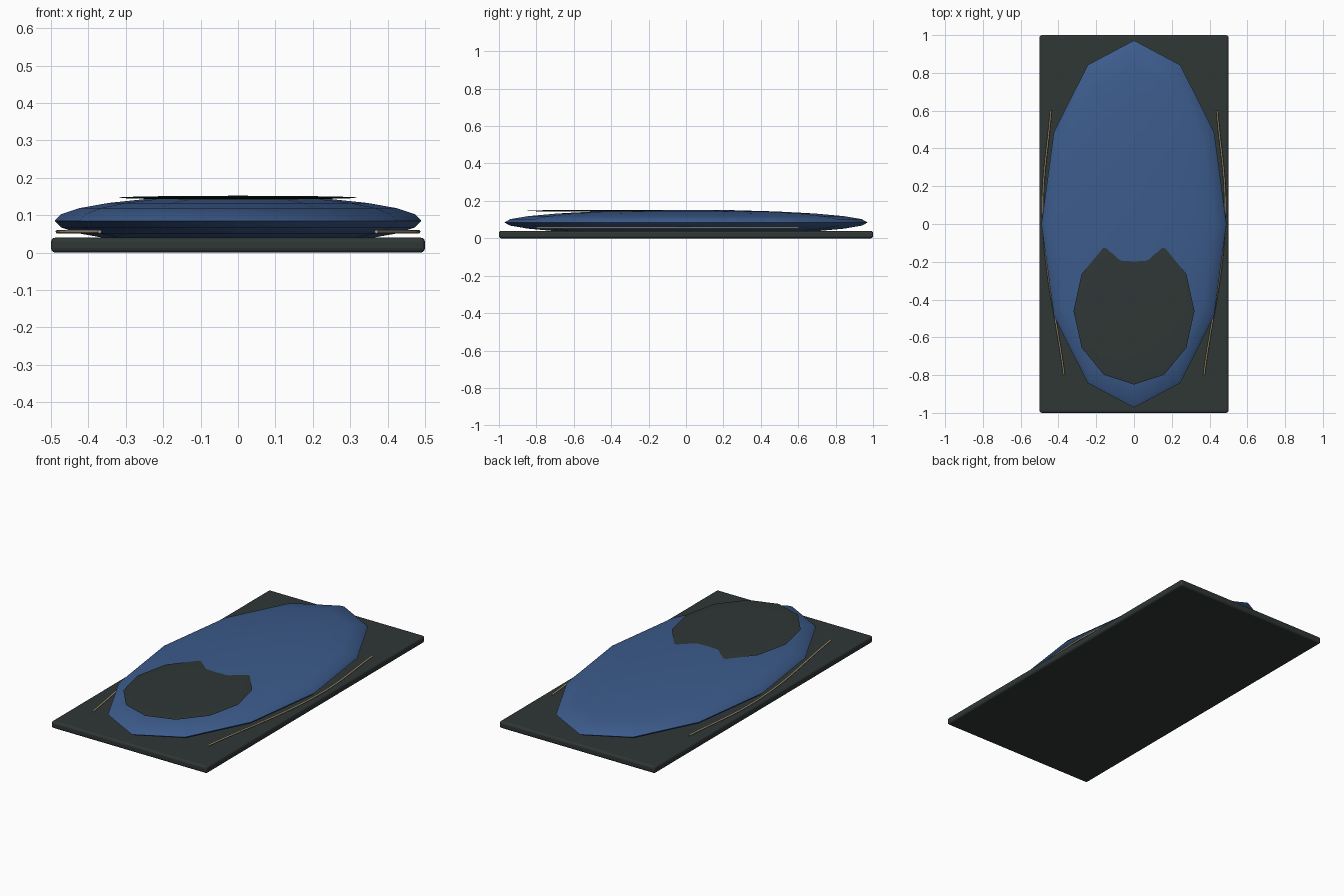
import bpy, math

if "Cube" in bpy.data.objects:
    bpy.data.objects.remove(bpy.data.objects["Cube"])

def material(name, color):
    m = bpy.data.materials.new(name)
    m.diffuse_color = (*color, 1)
    m.use_nodes = True
    m.node_tree.nodes["Principled BSDF"].inputs["Base Color"].default_value = m.diffuse_color
    return m

dark = material("dark", (0.028, 0.038, 0.036))
blue = material("blue", (0.045, 0.105, 0.26))
tan = material("tan", (0.45, 0.36, 0.22))

def ellipsoid(name, loc, radii, mat, rings=12):
    bpy.ops.mesh.primitive_uv_sphere_add(segments=12, ring_count=rings, radius=1, location=loc)
    o = bpy.context.object
    o.name = name
    o.scale = radii
    bpy.ops.object.transform_apply(location=False, rotation=False, scale=True)
    o.data.materials.append(mat)
    bpy.ops.object.shade_smooth_by_angle(angle=math.radians(30))
    return o

# ground sheet with rounded edges
bpy.ops.mesh.primitive_cube_add(size=1, location=(0, 0, 0.02))
mat_base = bpy.context.object
mat_base.name = "ground_mat"
mat_base.scale = (1, 2, 0.04)
bpy.ops.object.transform_apply(location=False, rotation=False, scale=True)
mat_base.data.materials.append(dark)
bevel = mat_base.modifiers.new("bevel", 'BEVEL')
bevel.width = 0.012
bevel.segments = 3

# padded bag body and hood opening
ellipsoid("bag_body", (0, 0, 0.085), (0.49, 0.972, 0.0675), blue)
ellipsoid("hood_opening", (0, -0.46, 0.147), (0.32, 0.39, 0.005), dark)

# side seams, left and right
for side, label in ((-1, "left"), (1, "right")):
    cu = bpy.data.curves.new(label + "_seam", 'CURVE')
    cu.dimensions = '3D'
    cu.bevel_depth = 0.005
    cu.bevel_resolution = 2
    cu.use_fill_caps = True
    sp = cu.splines.new('BEZIER')
    pts = [(0.44, 0.6), (0.482, 0.05), (0.37, -0.8)]
    sp.bezier_points.add(len(pts) - 1)
    for bp, (x, y) in zip(sp.bezier_points, pts):
        bp.co = (side * x, y, 0.056)
        bp.handle_left_type = bp.handle_right_type = 'AUTO'
    cu.materials.append(tan)
    bpy.context.collection.objects.link(bpy.data.objects.new(label + "_seam", cu))
